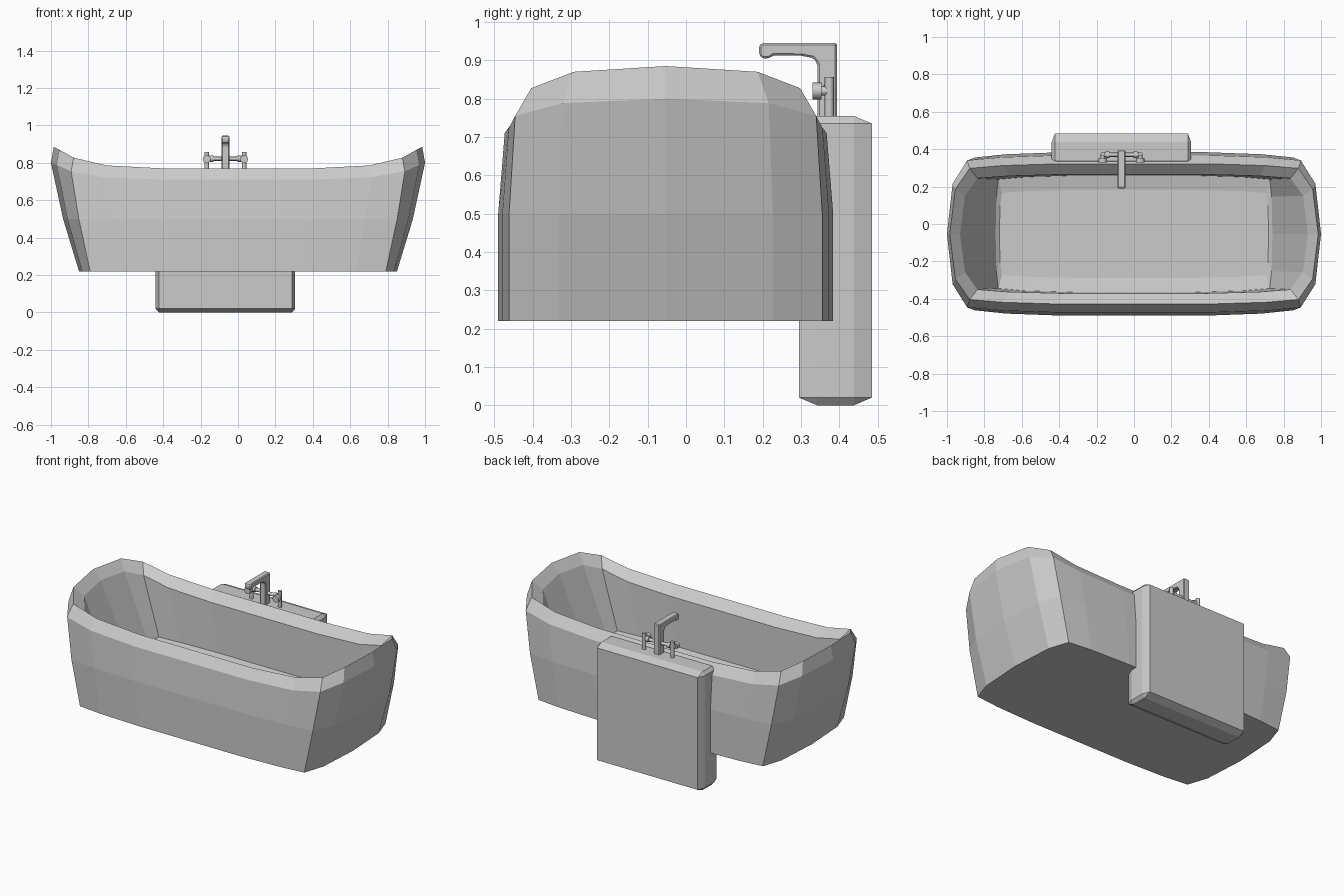
import bpy, bmesh, math
from mathutils import Vector

if "Cube" in bpy.data.objects:
    bpy.data.objects.remove(bpy.data.objects["Cube"])

CY = -0.053      # tub centre line in y
FX = -0.067      # plinth and tap centre line in x


def finish(name, bm):
    bmesh.ops.recalc_face_normals(bm, faces=bm.faces[:])
    mesh = bpy.data.meshes.new(name)
    bm.to_mesh(mesh)
    bm.free()
    obj = bpy.data.objects.new(name, mesh)
    bpy.context.collection.objects.link(obj)
    return obj


def outline(hx, hy, z, lift, k):
    """18-sided rounded outline; ends rise by lift, k is the corner squareness."""
    quarter = [(1, 0, 1), (1 - (1 - k) * 0.28, 0.64, 0.87), (k, 0.935, 0.5),
               (k * 0.8, 0.975, 0.14), (k * 0.45, 1, 0)]
    back = quarter + [(-x, y, l) for x, y, l in reversed(quarter)]
    full = back + [(x, -y, l) for x, y, l in reversed(back[1:-1])]
    return [Vector((x * hx, CY + y * hy, z + l * lift)) for x, y, l in full]


def loft(name, rings):
    bm = bmesh.new()
    loops = [[bm.verts.new(p) for p in r] for r in rings]
    n = len(loops[0])
    for a, b in zip(loops, loops[1:]):
        for i in range(n):
            j = (i + 1) % n
            bm.faces.new((a[i], a[j], b[j], b[i]))
    bm.faces.new(loops[0])
    bm.faces.new(loops[-1])
    return finish(name, bm)


def rod(name, start, end, radius, sides=8):
    a, b = Vector(start), Vector(end)
    bpy.ops.mesh.primitive_cylinder_add(vertices=sides, radius=radius,
                                        depth=(b - a).length, location=(a + b) / 2)
    obj = bpy.context.object
    obj.name = name
    obj.rotation_euler = (b - a).to_track_quat('Z', 'Y').to_euler()
    bpy.ops.object.shade_smooth_by_angle(angle=math.radians(50))
    return obj


# Tub shell: outside, sloped rim ridge, inside wall and floor
loft("tub", [
    outline(0.85, 0.437, 0.22, 0, 0.93),
    outline(0.935, 0.437, 0.50, 0, 0.91),
    outline(1.00, 0.42, 0.71, 0.09, 0.892),
    outline(0.985, 0.375, 0.77, 0.115, 0.892),
    outline(0.93, 0.318, 0.715, 0.115, 0.90),
    outline(0.74, 0.312, 0.41, 0, 0.98),
    outline(0.72, 0.235, 0.395, 0, 0.98),
])

# Plinth behind the tub: block with uneven chamfers
bm = bmesh.new()
centre = Vector((FX, 0.39, 0.3775))
half, cut = Vector((0.373, 0.095, 0.3775)), Vector((0.018, 0.047, 0.02))
for axis in range(3):
    for sx in (-1, 1):
        for sy in (-1, 1):
            for sz in (-1, 1):
                p = half - cut
                p[axis] = half[axis]
                bm.verts.new(centre + Vector((p.x * sx, p.y * sy, p.z * sz)))
bmesh.ops.convex_hull(bm, input=bm.verts[:])
bmesh.ops.dissolve_limit(bm, angle_limit=0.01, verts=bm.verts[:], edges=bm.edges[:])
finish("plinth", bm)

# Spout: side profile extruded across x
profile = [(0.394, 0.75), (0.394, 0.945), (0.197, 0.945), (0.190, 0.938),
           (0.191, 0.914), (0.199, 0.905), (0.216, 0.905), (0.228, 0.913),
           (0.30, 0.912), (0.332, 0.906), (0.343, 0.89), (0.343, 0.75)]
bm = bmesh.new()
face = bm.faces.new([bm.verts.new((FX - 0.021, y, z)) for y, z in profile])
ext = bmesh.ops.extrude_face_region(bm, geom=[face])
bmesh.ops.translate(bm, vec=(0.042, 0, 0),
                    verts=[v for v in ext["geom"] if isinstance(v, bmesh.types.BMVert)])
spout = finish("spout", bm)
bevel = spout.modifiers.new("soft_edges", 'BEVEL')
bevel.width = 0.006
bevel.segments = 1

# Valve on each side: stalk, link to the spout, stem and knob
for side, s in (("left", -1), ("right", 1)):
    x = FX + 0.1 * s
    rod(side + "_stalk", (x, 0.374, 0.75), (x, 0.374, 0.857), 0.012)
    rod(side + "_link", (FX, 0.37, 0.822), (x, 0.37, 0.822), 0.011)
    rod(side + "_link_collar", (x - 0.035 * s, 0.37, 0.822), (x - 0.015 * s, 0.37, 0.822), 0.017)
    rod(side + "_stem", (x, 0.374, 0.82), (x, 0.345, 0.82), 0.012)
    rod(side + "_knob", (x, 0.353, 0.82), (x, 0.33, 0.82), 0.022)
